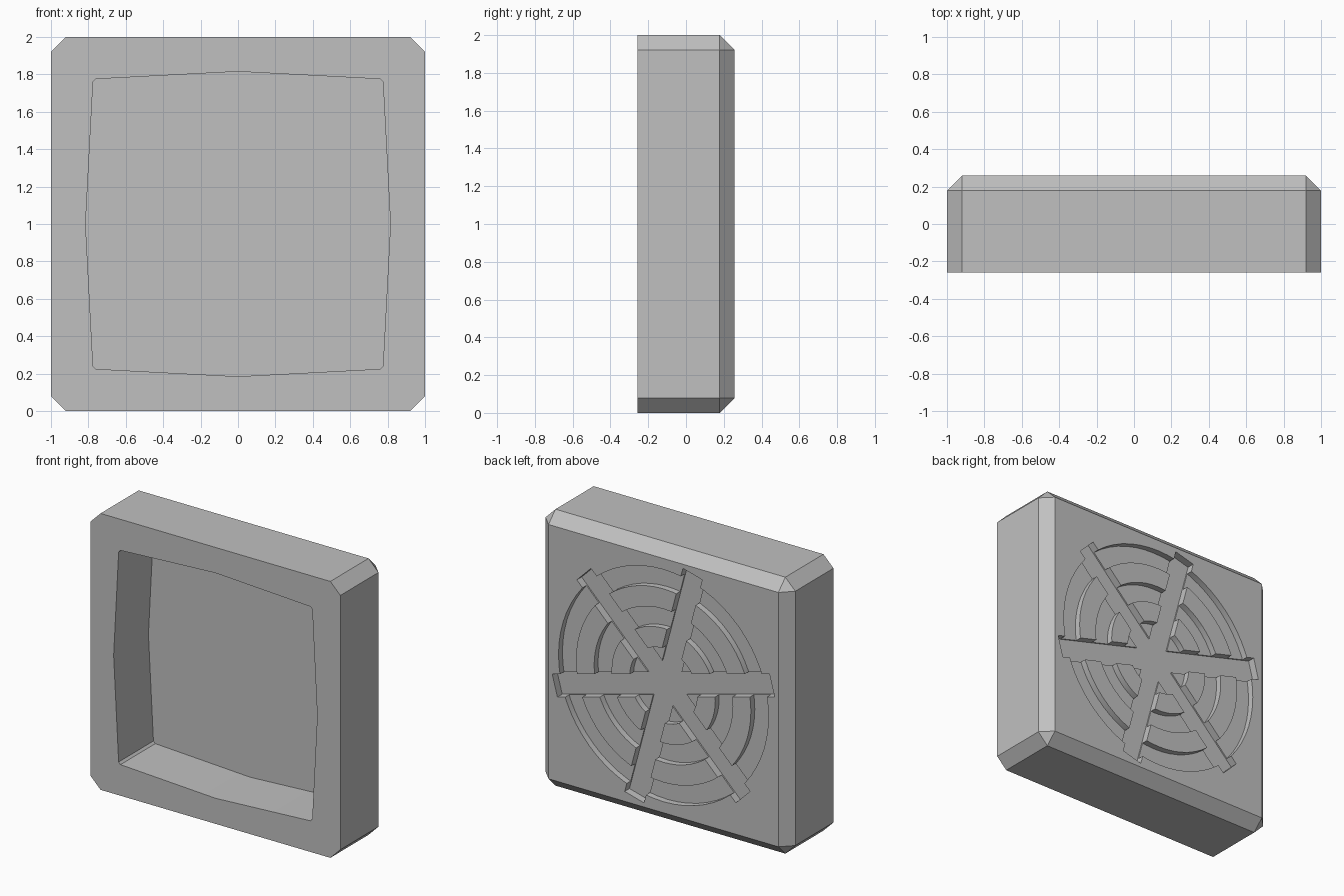
import bpy, bmesh
from math import cos, sin, pi, radians

cube = bpy.data.objects.get("Cube")
if cube:
    bpy.data.objects.remove(cube, do_unlink=True)

grey = bpy.data.materials.new("grey_plastic")
grey.use_nodes = True
colour = (0.53, 0.53, 0.53, 1)
grey.diffuse_color = colour
grey.node_tree.nodes["Principled BSDF"].inputs["Base Color"].default_value = colour

HALF_DEPTH, CHAMFER, MID = 0.258, 0.08, 1.0


def make_object(name, bm):
    bmesh.ops.recalc_face_normals(bm, faces=bm.faces[:])
    mesh = bpy.data.meshes.new(name)
    bm.to_mesh(mesh)
    bm.free()
    mesh.materials.append(grey)
    obj = bpy.data.objects.new(name, mesh)
    bpy.context.collection.objects.link(obj)
    return obj


def prism(name, outline, y0, y1):
    """Extrude an x-z outline, centred on the housing, along y."""
    bm = bmesh.new()
    face = bm.faces.new([bm.verts.new((x, y0, MID + z)) for x, z in outline])
    new = bmesh.ops.extrude_face_region(bm, geom=[face])["geom"]
    verts = [g for g in new if isinstance(g, bmesh.types.BMVert)]
    bmesh.ops.translate(bm, verts=verts, vec=(0, y1 - y0, 0))
    return make_object(name, bm)


def ring(name, inner, outer, y0, y1, n=64):
    """Rectangular section swept round the y axis."""
    bm = bmesh.new()
    section = [(inner, y0), (outer, y0), (outer, y1), (inner, y1)]
    loops = [[bm.verts.new((r * cos(2 * pi * i / n), y, MID + r * sin(2 * pi * i / n)))
              for r, y in section] for i in range(n)]
    for i in range(n):
        a, b = loops[i], loops[(i + 1) % n]
        for j in range(4):
            k = (j + 1) % 4
            bm.faces.new((a[j], a[k], b[k], b[j]))
    return make_object(name, bm)


def cut(target, cutter):
    cutter.hide_render = True
    mod = target.modifiers.new("cut", "BOOLEAN")
    mod.operation, mod.solver, mod.object = "DIFFERENCE", "EXACT", cutter
    bpy.context.view_layer.objects.active = target
    bpy.ops.object.modifier_apply(modifier=mod.name)
    bpy.data.objects.remove(cutter, do_unlink=True)


# Housing: a box chamfered on its corners and around the back
bm = bmesh.new()
bmesh.ops.create_cube(bm, size=2)
for v in bm.verts:
    v.co.y *= HALF_DEPTH
    v.co.z += MID
edges = [e for e in bm.edges if any(v.co.y > 0 for v in e.verts)]
bmesh.ops.bevel(bm, geom=edges, offset=CHAMFER, segments=1, affect="EDGES")
housing = make_object("housing", bm)

# Front recess: a bulging square with slightly clipped corners
side = [(-0.76, 0.775), (0, 0.815), (0.76, 0.775), (0.775, 0.76)]
outline = []
for q in range(4):
    for x, z in side[1:]:
        for _ in range(q):
            x, z = z, -x
        outline.append((x, z))
cut(housing, prism("recess_cutter", outline, -0.5, 0.14))

# Concentric grille grooves in the back
for inner in (0.13, 0.415, 0.70):
    cut(housing, ring("groove_cutter", inner, inner + 0.14, HALF_DEPTH - 0.045, 0.4))

# Six-armed spoke recess, a little deeper than the grooves
half_width, reach = 0.08, 0.9
star = []
for k in range(6):
    a = radians(45 + 60 * k)
    for s in (-half_width, half_width):
        star.append((reach * cos(a) - s * sin(a), reach * sin(a) + s * cos(a)))
    notch = a + pi / 6
    star.append((2 * half_width * cos(notch), 2 * half_width * sin(notch)))
cut(housing, prism("spoke_cutter", star, HALF_DEPTH - 0.055, 0.4))

# Smooth the round walls, keep the edges crisp
bpy.ops.object.select_all(action="DESELECT")
housing.select_set(True)
bpy.context.view_layer.objects.active = housing
bpy.ops.object.shade_smooth_by_angle(angle=radians(30))
